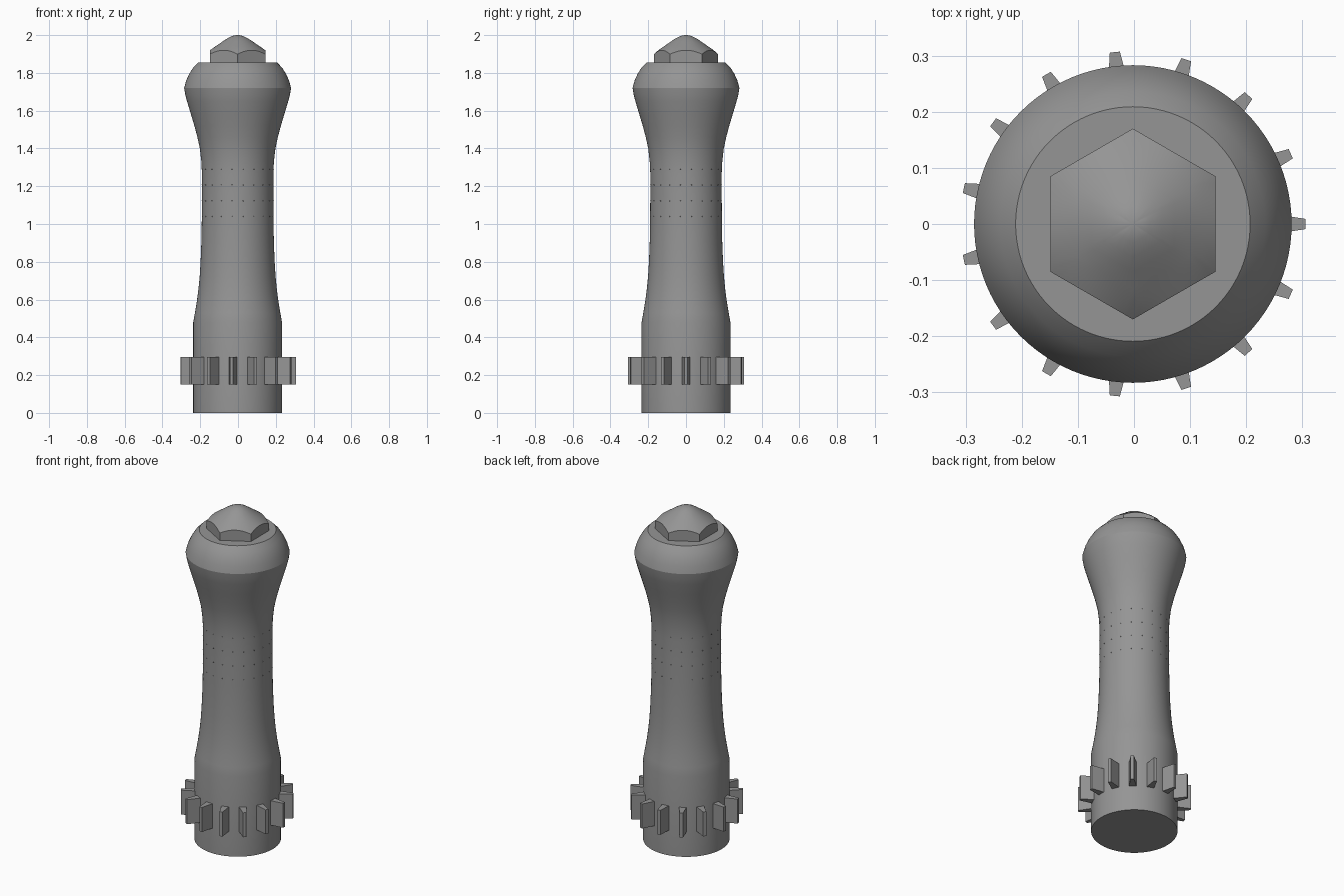
import bpy, bmesh, math

if "Cube" in bpy.data.objects:
    bpy.data.objects.remove(bpy.data.objects["Cube"])

grey = bpy.data.materials.new("steel grey")
grey.diffuse_color = (0.3, 0.3, 0.3, 1)
grey.use_nodes = True
grey.node_tree.nodes["Principled BSDF"].inputs["Base Color"].default_value = grey.diffuse_color
CX = -0.002  # the odd tooth count shifts the axis slightly


def finish(name, bm, smooth=True):
    bmesh.ops.recalc_face_normals(bm, faces=bm.faces)
    me = bpy.data.meshes.new(name)
    bm.to_mesh(me)
    bm.free()
    me.materials.append(grey)
    ob = bpy.data.objects.new(name, me)
    ob.location.x = CX
    bpy.context.collection.objects.link(ob)
    bpy.ops.object.select_all(action='DESELECT')
    ob.select_set(True)
    bpy.context.view_layer.objects.active = ob
    if smooth:
        bpy.ops.object.shade_smooth_by_angle(angle=math.radians(22))
    return ob


def skin(bm, rings):
    # bridge consecutive closed rings of vertices
    for a, b in zip(rings, rings[1:]):
        n = len(a)
        for i in range(n):
            j = (i + 1) % n
            bm.faces.new((a[i], a[j], b[j], b[i]))


def polar(r, a, z):
    return (r * math.cos(a), r * math.sin(a), z)


N = 96
ANGLES = [math.tau * i / N for i in range(N)]

# waisted handle body with swollen head
profile = [(.235, 0), (.235, .48), (.226, .53), (.216, .59), (.208, .65), (.201, .72),
           (.196, .80), (.192, .90), (.19, 1.0), (.189, 1.15), (.189, 1.27), (.192, 1.33),
           (.200, 1.40), (.213, 1.46), (.229, 1.52), (.247, 1.58), (.268, 1.65),
           (.277, 1.685), (.283, 1.72), (.272, 1.76), (.256, 1.795), (.236, 1.827), (.209, 1.855)]
bm = bmesh.new()
rings = [[bm.verts.new(polar(r, a, z)) for a in ANGLES] for r, z in profile]
skin(bm, rings)
bm.faces.new(rings[0])
bm.faces.new(rings[-1])
finish("handle_body", bm)


# hexagonal nut with a domed, chamfered crown
def dome(r):
    pts = [(0, 2.0), (.015, 1.999), (.03, 1.995), (.06, 1.98), (.10, 1.952), (.147, 1.92), (.172, 1.897)]
    for (r0, z0), (r1, z1) in zip(pts, pts[1:]):
        if r <= r1:
            return z0 + (z1 - z0) * (r - r0) / (r1 - r0)
    return pts[-1][1]


def hex_radius(a):
    return .1472 / math.cos((a + math.pi / 6) % (math.pi / 3) - math.pi / 6)


bm = bmesh.new()
rings = [[bm.verts.new(polar(hex_radius(a), a, 1.85)) for a in ANGLES]]
for f in (1, .85, .68, .5, .35, .2, .1):
    rings.append([bm.verts.new(polar(hex_radius(a) * f, a, dome(hex_radius(a) * f))) for a in ANGLES])
skin(bm, rings)
tip = bm.verts.new((0, 0, 2.0))
for i in range(N):
    bm.faces.new((rings[-1][i], rings[-1][(i + 1) % N], tip))
bm.faces.new(rings[0])
finish("hex_nut", bm)

# ring of fifteen tapered teeth
bm = bmesh.new()
for k in range(15):
    a = math.tau * k / 15
    c, s = math.cos(a), math.sin(a)
    plan = [(.22, -.023), (.308, -.009), (.308, .009), (.22, .023)]
    low, high = [[bm.verts.new((u * c - v * s, u * s + v * c, z)) for u, v in plan]
                 for z in (.15, .297)]
    skin(bm, [low, high])
    bm.faces.new(low)
    bm.faces.new(high)
finish("gear_teeth", bm, smooth=False)

# rows of tiny grip pips around the waist
bm = bmesh.new()
for z in (1.04, 1.123, 1.207, 1.29):
    for k in range(20):
        a = math.tau * (k + .5) / 20
        base = [bm.verts.new(polar(.187, a + da, z + dz))
                for da, dz in ((-.02, 0), (0, -.004), (.02, 0), (0, .004))]
        peak = bm.verts.new(polar(.194, a, z))
        for i in range(4):
            bm.faces.new((base[i], base[(i + 1) % 4], peak))
        bm.faces.new(base)
finish("grip_pips", bm, smooth=False)
